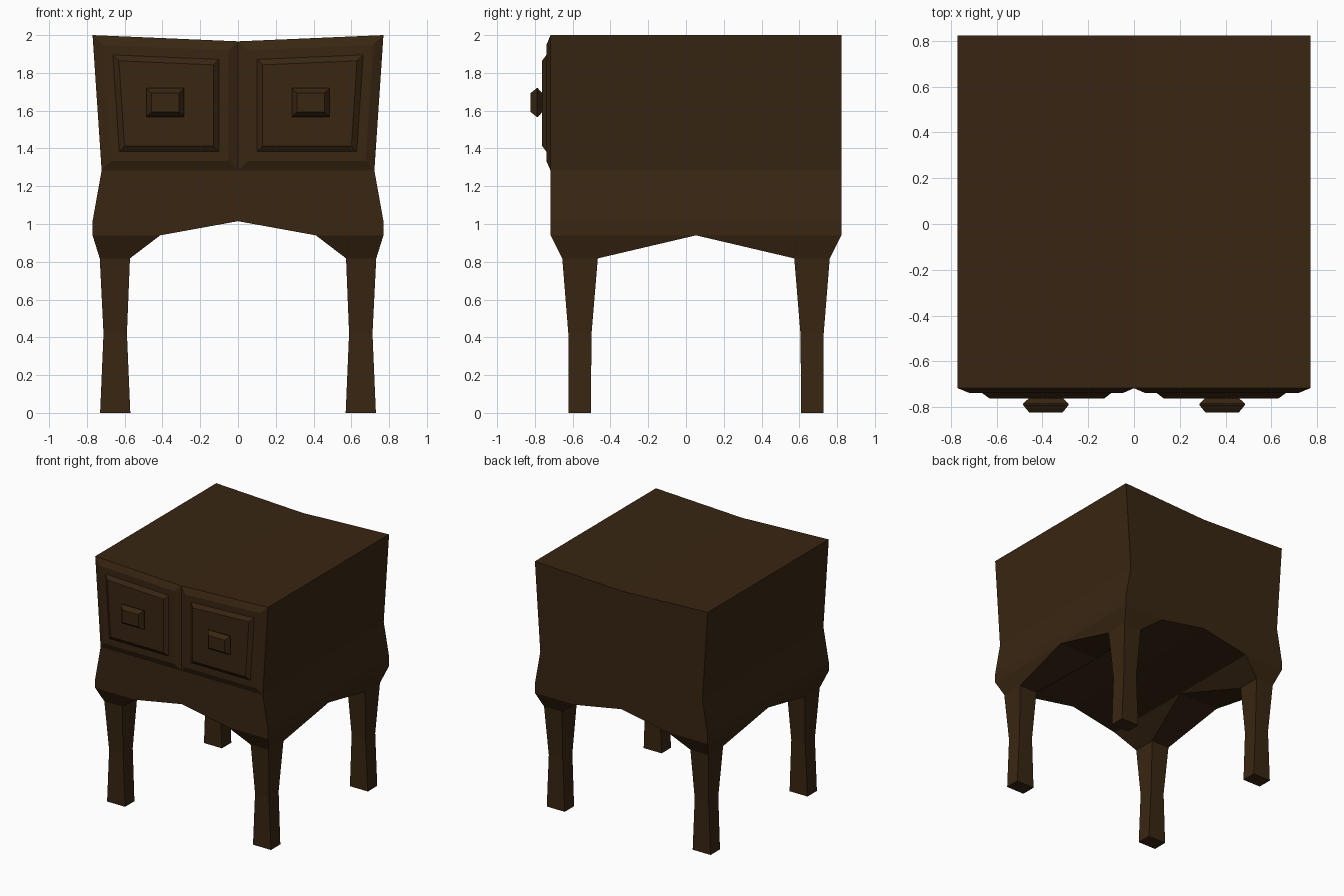
import bpy, bmesh
from mathutils import Vector

if "Cube" in bpy.data.objects:
    bpy.data.objects.remove(bpy.data.objects["Cube"])

wood = bpy.data.materials.new("dark walnut")
wood.diffuse_color = (0.040, 0.019, 0.006, 1)
wood.use_nodes = True
wood.node_tree.nodes["Principled BSDF"].inputs["Base Color"].default_value = wood.diffuse_color

FRONT, MID, BACK = -0.717, 0.053, 0.823


def finish(name, bm, recalc=True):
    bmesh.ops.remove_doubles(bm, verts=bm.verts[:], dist=0.0005)
    if recalc:
        bmesh.ops.recalc_face_normals(bm, faces=bm.faces[:])
    me = bpy.data.meshes.new(name)
    bm.to_mesh(me)
    bm.free()
    me.materials.append(wood)
    ob = bpy.data.objects.new(name, me)
    bpy.context.collection.objects.link(ob)
    return ob


def face(bm, pts):
    return bm.faces.new([bm.verts.new(p) for p in pts])


def loft(bm, rings, cap_start):
    loops = [[bm.verts.new(p) for p in r] for r in rings]
    n = len(loops[0])
    for a, b in zip(loops, loops[1:]):
        for i in range(n):
            j = (i + 1) % n
            bm.faces.new((a[i], a[j], b[j], b[i]))
    bm.faces.new(loops[-1])
    if cap_start:
        bm.faces.new(loops[0][::-1])


def rect(x0, x1, y0, y1, z):
    return [(x0, y0, z), (x1, y0, z), (x1, y1, z), (x0, y1, z)]


# Cabinet body: half profile in x-z run from front to back, mirrored in x.
# The strip between (0.77, 0.94) and (0.41, 0.94) stays open for the legs.
half = [(0, 1.967), (0.77, 2.0), (0.722, 1.283), (0.77, 1.015),
        (0.77, 0.94), (0.412, 0.94), (0, 1.015)]
bm = bmesh.new()
for s in (-1, 1):
    for y in (FRONT, BACK):
        face(bm, [(s * x, y, z) for x, z in half[:3]] + [(0, y, 1.283)])
        face(bm, [(0, y, 1.283)] + [(s * x, y, z) for x, z in half[2:]])
    for i, ((xa, za), (xb, zb)) in enumerate(zip(half, half[1:])):
        if i != 4:
            face(bm, [(s * xa, FRONT, za), (s * xb, FRONT, zb),
                      (s * xb, BACK, zb), (s * xa, BACK, za)])
finish("cabinet_body", bm)

# Legs: haunch narrowing from a quarter of the underside, then a slight flare
for sx, side in ((-1, "left"), (1, "right")):
    for sy, end in ((-1, "front"), (1, "back")):
        # x inner, x outer, y inner, y outer (from the middle), z
        sections = [(0.412, 0.77, 0, 0.77, 0.94),
                    (0.572, 0.732, 0.52, 0.708, 0.818),
                    (0.588, 0.712, 0.553, 0.676, 0.42),
                    (0.57, 0.73, 0.557, 0.676, 0)]
        bm = bmesh.new()
        loft(bm, [rect(sx * a, sx * b, MID + sy * c, MID + sy * d, z)
                  for a, b, c, d, z in sections], False)
        finish(f"{end}_{side}_leg", bm)

    # Drawer front: stepped raised panel made by insets
    bm = bmesh.new()
    f = face(bm, [(sx * x, FRONT, z) for x, z in half[:3]] + [(0, FRONT, 1.283)])
    f.normal_update()
    if f.normal.y > 0:
        f.normal_flip()
    for thick, depth in ((0.05, 0.022), (0.05, 0), (0.03, 0.023)):
        bmesh.ops.inset_individual(bm, faces=[f], thickness=thick,
                                   depth=depth, use_even_offset=True)
    finish(f"{side}_drawer_front", bm, recalc=False)

    # Drawer knob: rectangular block swelling in the middle
    bm = bmesh.new()
    cx, cz = sx * 0.385, 1.643
    rings = []
    for hx, hz, y in ((0.073, 0.05, -0.76), (0.1, 0.076, -0.785),
                      (0.1, 0.076, -0.79), (0.073, 0.05, -0.823)):
        rings.append([(cx + a * hx, y, cz + b * hz)
                      for a, b in ((-1, -1), (1, -1), (1, 1), (-1, 1))])
    loft(bm, rings, True)
    finish(f"{side}_drawer_knob", bm)
